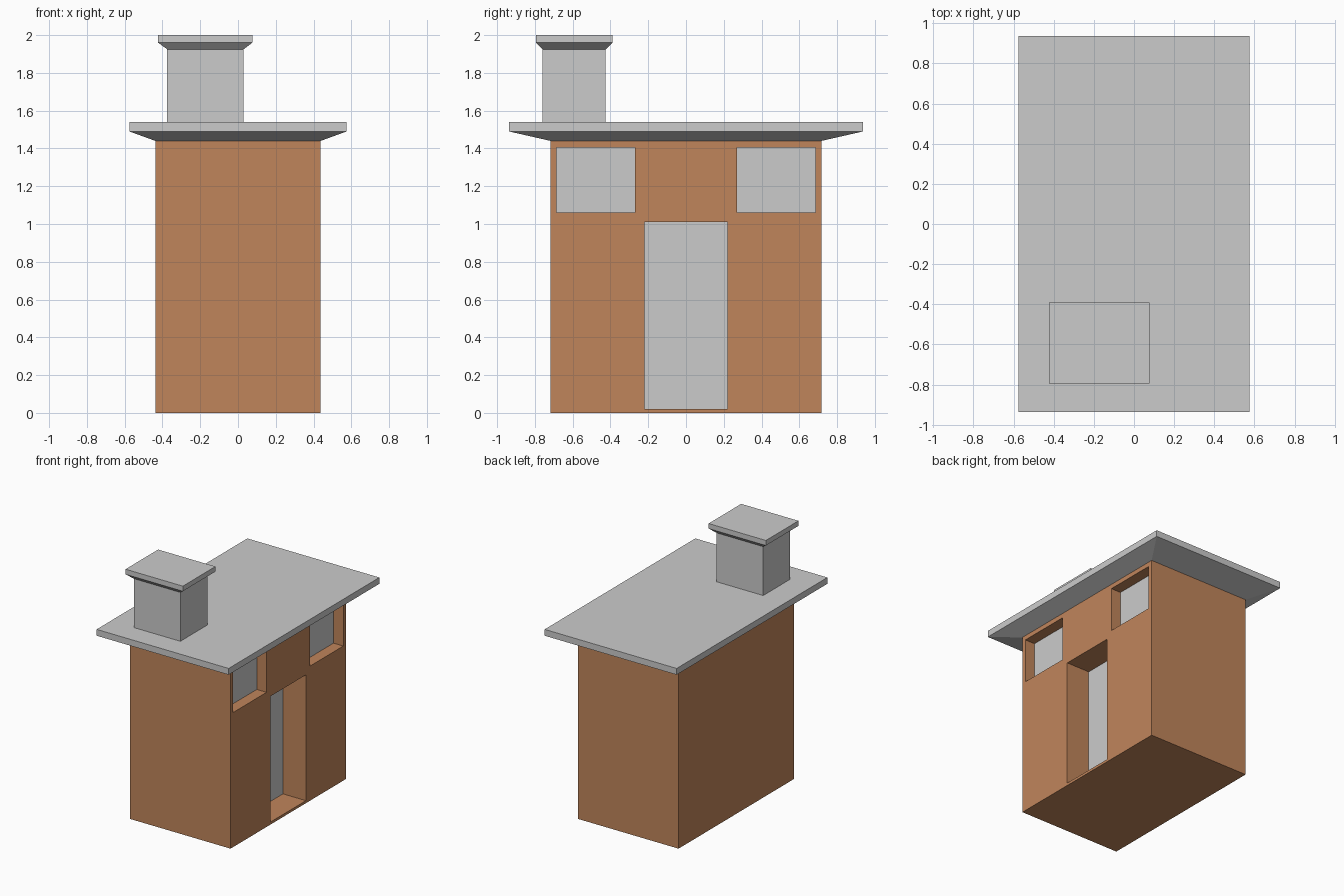
import bpy
import bmesh

if "Cube" in bpy.data.objects:
    bpy.data.objects.remove(bpy.data.objects["Cube"])

brick = bpy.data.materials.new("brick_red")
brick.diffuse_color = (0.53, 0.235, 0.105, 1)
brick.use_nodes = True
brick.node_tree.nodes["Principled BSDF"].inputs["Base Color"].default_value = brick.diffuse_color


def loft(name, rings, mat=None):
    """Stack of rectangles (x0, x1, y0, y1, z), joined by flat sides and capped."""
    bm = bmesh.new()
    loops = []
    for x0, x1, y0, y1, z in rings:
        corners = ((x0, y0), (x1, y0), (x1, y1), (x0, y1))
        loops.append([bm.verts.new((x, y, z)) for x, y in corners])
    for a, b in zip(loops, loops[1:]):
        for i in range(4):
            j = (i + 1) % 4
            bm.faces.new((a[i], a[j], b[j], b[i]))
    bm.faces.new(loops[0][::-1])
    bm.faces.new(loops[-1])
    mesh = bpy.data.meshes.new(name)
    bm.to_mesh(mesh)
    bm.free()
    obj = bpy.data.objects.new(name, mesh)
    bpy.context.collection.objects.link(obj)
    if mat:
        mesh.materials.append(mat)
    return obj


def box(name, x0, x1, y0, y1, z0, z1, mat=None):
    return loft(name, [(x0, x1, y0, y1, z0), (x0, x1, y0, y1, z1)], mat)


W, D, H = 0.4375, 0.7175, 1.44

# Brick body
walls = box("walls", -W, W, -D, D, 0, H, brick)

# Openings in the right wall: recess cut into the brick, grey panel at its back
PANEL = 0.01
openings = (
    ("door", -0.22, 0.22, 0.02, 1.01, 0.20),
    ("front_window", -0.685, -0.27, 1.06, 1.405, 0.085),
    ("back_window", 0.27, 0.685, 1.06, 1.405, 0.085),
)
for name, y0, y1, z0, z1, depth in openings:
    back = W - depth
    cutter = box(name + "_cutter", back - PANEL, W + 0.1, y0, y1, z0, z1, brick)
    cutter.hide_render = True
    cutter.hide_set(True)
    cut = walls.modifiers.new(name + "_cut", 'BOOLEAN')
    cut.operation = 'DIFFERENCE'
    cut.solver = 'EXACT'
    cut.object = cutter
    box(name + "_panel", back - PANEL, back, y0, y1, z0, z1)

# Overhanging roof with sloped underside
RX, RY = 0.575, 0.9375
loft("roof", [(-W, W, -D, D, H),
              (-RX, RX, -RY, RY, 1.49),
              (-RX, RX, -RY, RY, 1.54)])

# Chimney stack and its flared cap
stack = (-0.375, 0.03, -0.76, -0.425)
cap = (-0.423, 0.076, -0.795, -0.39)
box("chimney_stack", *stack, 1.54, 1.925)
loft("chimney_cap", [(*stack, 1.925), (*cap, 1.96), (*cap, 2.0)])
